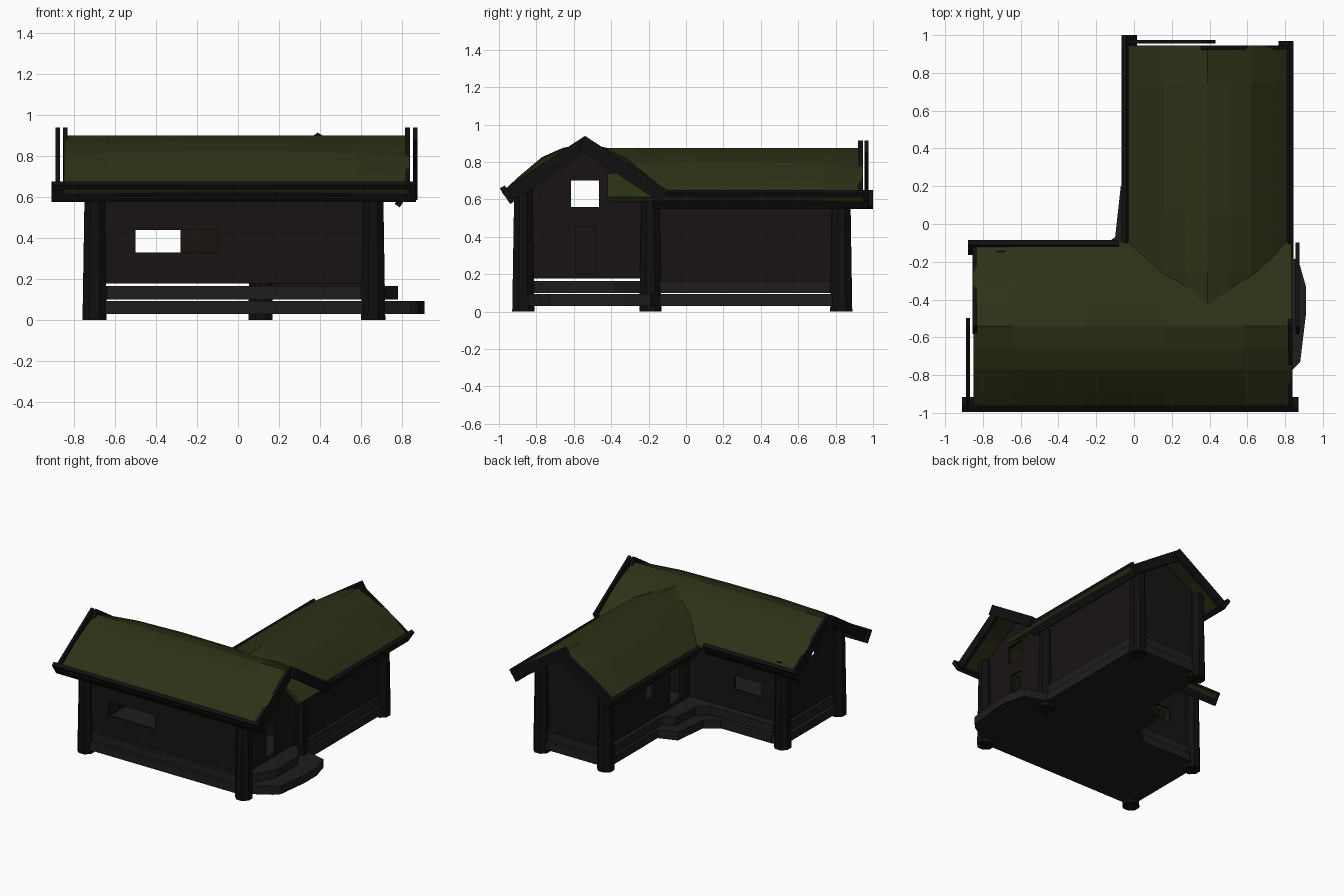
import bpy, bmesh, math

if "Cube" in bpy.data.objects:
    bpy.data.objects.remove(bpy.data.objects["Cube"])

def material(name, rgb):
    m = bpy.data.materials.new(name)
    m.diffuse_color = (*rgb, 1)
    m.use_nodes = True
    m.node_tree.nodes["Principled BSDF"].inputs["Base Color"].default_value = m.diffuse_color
    return m

THATCH = material("thatch", (0.025, 0.031, 0.008))
WALL = material("dark_plaster", (0.009, 0.007, 0.006))
TIMBER = material("black_timber", (0.005, 0.005, 0.005))
STONE = material("stone", (0.013, 0.0125, 0.011))

def make(name, bm, mat):
    bmesh.ops.recalc_face_normals(bm, faces=bm.faces)
    me = bpy.data.meshes.new(name)
    bm.to_mesh(me)
    bm.free()
    ob = bpy.data.objects.new(name, me)
    bpy.context.collection.objects.link(ob)
    if mat:
        me.materials.append(mat)
    return ob

def prism(name, poly, a, b, place, mat):
    """Extrude a flat polygon from a to b; place maps (along, u, v) to world."""
    bm = bmesh.new()
    r0 = [bm.verts.new(place(a, u, v)) for u, v in poly]
    r1 = [bm.verts.new(place(b, u, v)) for u, v in poly]
    n = len(poly)
    bm.faces.new(r0)
    bm.faces.new(r1)
    for i in range(n):
        bm.faces.new((r0[i], r0[(i + 1) % n], r1[(i + 1) % n], r1[i]))
    return make(name, bm, mat)

# Each wing works in (length, distance from ridge, height)
def front(l, d, z):
    return (l, -0.54 + d, z)

def back(l, d, z):
    return (0.39 + d, l, z - 0.025)

def flat(z, x, y):
    return (x, y, z)

U, N = (0.835, -0.551), (-0.551, -0.835)   # down the slope, into the roof

def slope_board(name, top, length, depth, side, a, b, place):
    c = [(top[0] + U[0] * i + N[0] * j, top[1] + U[1] * i + N[1] * j)
         for i, j in ((0, 0), (length, 0), (length, depth), (0, depth))]
    prism(name, [(side * d, z) for d, z in c], a, b, place, TIMBER)

def barge(name, side, a, b, place):
    slope_board(name, (0, 0.94), 0.53, 0.075, side, a, b, place)

def eave(name, side, a, b, place):
    slope_board(name, (0.43, 0.675), 0.03, 0.10, side, a, b, place)

def solidify(ob, t):
    m = ob.modifiers.new("thickness", 'SOLIDIFY')
    m.thickness = t
    m.offset = -1

# Bulging thatch roof
HALF = [(0, 0.90, 0), (0.12, 0.83, 0.045), (0.23, 0.766, 0.06),
        (0.35, 0.695, 0.03), (0.445, 0.638, 0)]
SECTIONS = [(0, 0.4), (0.12, 0.8), (0.35, 1), (0.6, 0.95), (0.85, 0.8), (1, 0.4)]

def roof(name, a, b, place):
    prof = [(-d, z, k) for d, z, k in HALF[:0:-1]] + HALF
    bm = bmesh.new()
    rows = [[bm.verts.new(place(a + (b - a) * t, d, z + k * f)) for d, z, k in prof]
            for t, f in SECTIONS]
    for r, s in zip(rows, rows[1:]):
        for i in range(len(prof) - 1):
            bm.faces.new((r[i], r[i + 1], s[i + 1], s[i]))
    ob = make(name, bm, THATCH)
    if ob.data.polygons[0].normal.z < 0:
        ob.data.flip_normals()
    solidify(ob, 0.03)

roof("front_roof", -0.85, 0.835, front)
roof("back_roof", -0.42, 0.945, back)

# Barge boards on the gables
for side, spans in ((-1, ((-0.89, -0.868), (0.815, 0.84))),
                    (1, ((-0.855, -0.832), (0.855, 0.875)))):
    for a, b in spans:
        barge("front_barge_board", side, a, b, front)
barge("back_barge_board", -1, 0.955, 0.975, back)
barge("back_barge_board", 1, 0.92, 0.945, back)

# Eave boards
eave("front_eave_board", -1, -0.91, 0.87, front)
eave("front_eave_board", 1, -0.88, -0.08, front)
eave("back_eave_board", -1, -0.10, 1.0, back)
eave("back_eave_board", 1, -0.18, 0.97, back)

# Wall shells with cut openings
def walls(name, a, b, half, top, gables, place, openings):
    bm = bmesh.new()
    prof = [(-half, 0.177), (-half, top), (0, 0.865), (half, top), (half, 0.177)]
    ends = [[bm.verts.new(place(l, d, z)) for d, z in prof] for l in (a, b)]
    for e, has in zip(ends, gables):
        if has:
            bm.faces.new(e)
    for i in (0, 3):
        bm.faces.new((ends[0][i], ends[0][i + 1], ends[1][i + 1], ends[1][i]))
    ob = make(name, bm, WALL)
    solidify(ob, 0.025)
    for x0, x1, y0, y1, z0, z1 in openings:
        c = prism("opening_cutter", [(x0, y0), (x1, y0), (x1, y1), (x0, y1)],
                  z0, z1, flat, None)
        c.hide_render = True
        c.hide_viewport = True
        m = ob.modifiers.new("opening", 'BOOLEAN')
        m.operation = 'DIFFERENCE'
        m.solver = 'EXACT'
        m.object = c

walls("front_wing_walls", -0.70, 0.66, 0.34, 0.68, (True, True), front, [
    (-0.50, -0.10, -0.95, -0.80, 0.33, 0.44),    # front window
    (-0.51, -0.28, -0.26, -0.12, 0.33, 0.44),    # rear window
    (-0.80, -0.60, -0.615, -0.465, 0.56, 0.70),  # gable windows
    (0.55, 0.80, -0.615, -0.465, 0.56, 0.70),
    (0.55, 0.80, -0.59, -0.48, 0.20, 0.455)])    # side door
walls("back_wing_walls", -0.20, 0.83, 0.275, 0.71, (False, True), back, [
    (0.03, 0.20, -0.11, 0.03, 0.19, 0.45),       # courtyard door
    (0.03, 0.20, 0.23, 0.32, 0.33, 0.44)])       # courtyard window

# Stone base: two L-shaped slabs with porches, separated by thin gaps
lower = [(-0.73, -0.84), (-0.66, -0.90), (0.62, -0.90), (0.84, -0.77), (0.88, -0.73),
         (0.91, -0.48), (0.91, -0.33), (0.87, -0.19), (0.70, -0.14), (0.70, 0.78),
         (0.64, 0.86), (0.13, 0.86), (0.07, 0.80), (0.07, 0.25), (-0.07, 0.20),
         (-0.10, -0.07), (-0.20, -0.14), (-0.64, -0.14), (-0.73, -0.21)]
upper = [(-0.71, -0.82), (-0.64, -0.885), (0.60, -0.885), (0.70, -0.80), (0.78, -0.66),
         (0.78, -0.38), (0.69, -0.24), (0.685, 0.77), (0.62, 0.845), (0.15, 0.845),
         (0.085, 0.77), (0.085, 0.17), (0.0, 0.13), (-0.02, -0.09), (-0.10, -0.16),
         (-0.64, -0.16), (-0.71, -0.23)]
prism("lower_stone_base", lower, 0.03, 0.093, flat, STONE)
prism("upper_stone_base", upper, 0.10, 0.165, flat, STONE)

# Tapered corner posts
for x, y, h in ((-0.70, -0.87, 0.68), (0.66, -0.87, 0.68), (-0.70, -0.19, 0.68),
                (0.66, -0.19, 0.68), (0.11, 0.83, 0.69), (0.66, 0.83, 0.69)):
    bpy.ops.mesh.primitive_cone_add(vertices=8, radius1=0.064, radius2=0.052, depth=h,
                                    location=(x, y, h / 2),
                                    rotation=(0, 0, math.radians(22.5)))
    ob = bpy.context.object
    ob.name = "corner_post"
    ob.data.materials.append(TIMBER)
